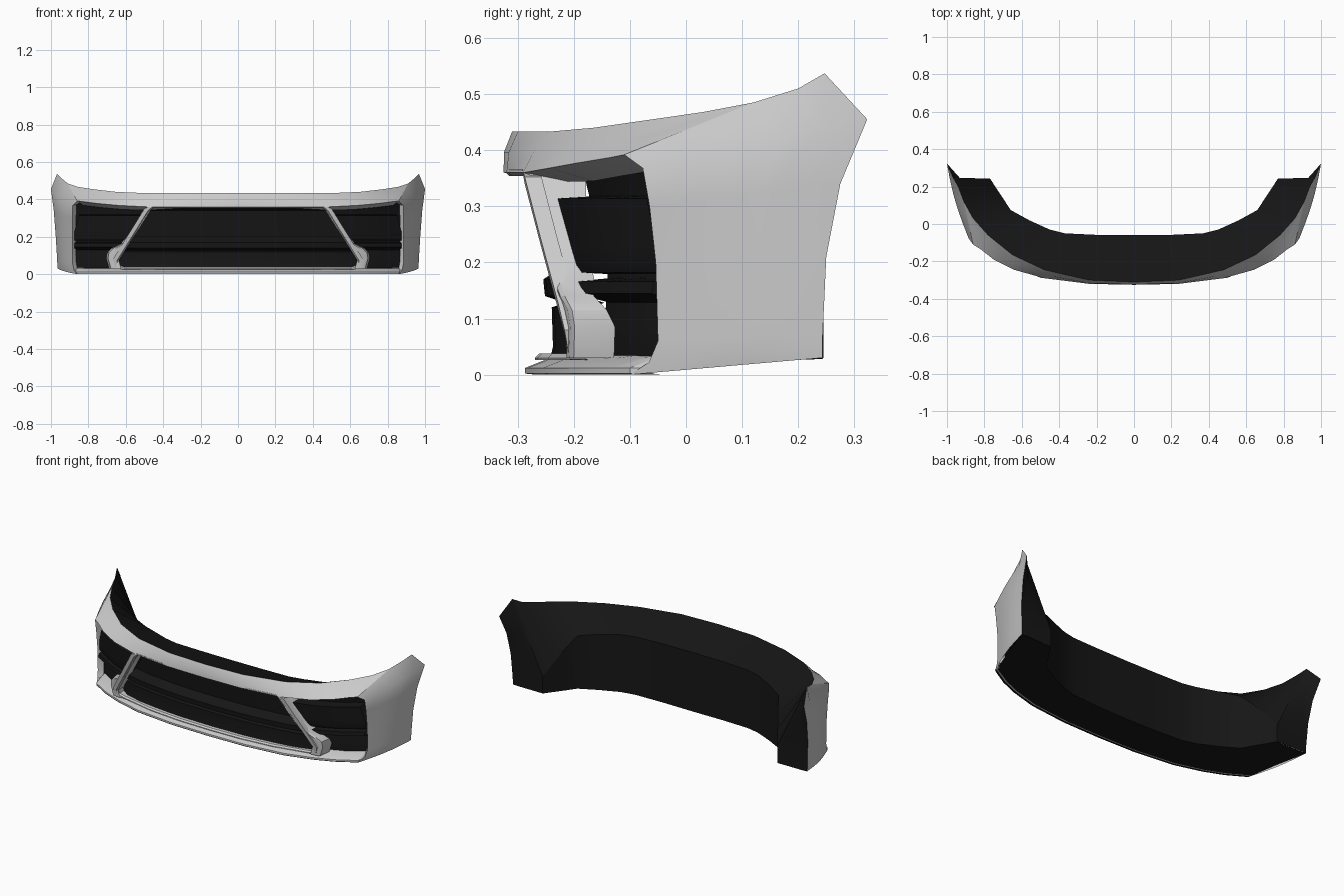
import bpy, bmesh, math
from mathutils import Vector

if "Cube" in bpy.data.objects:
    bpy.data.objects.remove(bpy.data.objects["Cube"])

dark = bpy.data.materials.new("dark_plastic")
dark.diffuse_color = (0.008, 0.008, 0.008, 1)
dark.use_nodes = True
dark.node_tree.nodes["Principled BSDF"].inputs["Base Color"].default_value = dark.diffuse_color


def patch(name, rows, hint, mat=None, angle=30):
    """Right-half surface through rows of points, mirrored across x = 0."""
    bm = bmesh.new()
    vs = [[bm.verts.new(p) for p in r] for r in rows]
    for a, b in zip(vs, vs[1:]):
        for i in range(len(a) - 1):
            bm.faces.new((a[i], a[i + 1], b[i + 1], b[i]))
    bmesh.ops.remove_doubles(bm, verts=bm.verts, dist=1e-5)
    bm.normal_update()
    total = sum((f.normal * f.calc_area() for f in bm.faces), Vector())
    if total.dot(Vector(hint)) < 0:
        bmesh.ops.reverse_faces(bm, faces=bm.faces[:])
    me = bpy.data.meshes.new(name)
    bm.to_mesh(me)
    bm.free()
    ob = bpy.data.objects.new(name, me)
    bpy.context.collection.objects.link(ob)
    if mat:
        me.materials.append(mat)
    m = ob.modifiers.new("mirror", 'MIRROR')
    m.merge_threshold = 0.0005
    bpy.ops.object.select_all(action='DESELECT')
    ob.select_set(True)
    bpy.context.view_layer.objects.active = ob
    bpy.ops.object.shade_smooth_by_angle(angle=math.radians(angle))
    return ob


def lerp(a, b, t):
    return Vector(a).lerp(Vector(b), t)


def y_at(curve, x):
    for a, b in zip(curve, curve[1:]):
        if x <= b[0]:
            break
    return a[1] + (b[1] - a[1]) * (x - a[0]) / (b[0] - a[0])


# Guide curves from the centre out to the right-hand side
LOW = [(0, -.325, .36), (.24, -.32, .36), (.48, -.29, .36),
       (.64, -.245, .368), (.75, -.19, .378), (.82, -.135, .387), (.86, -.11, .392)]
TOP = [(0, -.31, .433), (.24, -.30, .433), (.48, -.245, .433), (.65, -.165, .44),
       (.78, -.06, .455), (.86, .03, .468), (.91, .12, .485), (.94, .20, .51),
       (.967, .247, .537)]
BOT = [(0, -.287, 0), (.24, -.282, 0), (.48, -.255, 0), (.64, -.21, 0),
       (.75, -.165, 0), (.81, -.13, 0), (.86, -.10, 0), (.91, .06, .018), (.965, .243, .03)]
BACK = [(0, -.06, .362), (.2, -.058, .362), (.37, -.05, .36), (.45, -.03, .358),
        (.56, .02, .35), (.66, .075, .335), (.70, .137, .27), (.735, .19, .20),
        (.77, .243, .13)]


def front_y(x, z):
    t = min(z / .37, 1)
    return y_at(BOT[:7], x) * (1 - t) + y_at(LOW, x) * t


# Upper band with the underside return of the openings
roof, mid = [], []
for i, (l, t) in enumerate(zip(LOW, TOP)):
    k = min(1, max(0, (l[0] - .24) / .35))
    roof.append((l[0] - .03 * k, l[1] + .03 + .05 * k, l[2] - .003 - .02 * k))
    m = lerp(l, t, .5)
    m.y -= .007 * (1 - i / 6)
    mid.append(m)
patch("upper_band", [roof, LOW, mid, TOP[:7]], (0, -1, 0))

# Side panel running from the intake edge to the wheel arch
edges = [((.86, -.10, 0), (.965, .243, .03)),
         ((.877, -.066, .022), (.966, .243, .05)),
         ((.885, -.05, .06), (.967, .244, .08)),
         ((.885, -.054, .2), (.975, .25, .21)),
         ((.885, -.065, .3), (.985, .275, .34)),
         ((.884, -.077, .368), (1.0, .323, .455))]
rows = []
for a, b in edges:
    row = [lerp(a, b, t / 5) for t in range(6)]
    for i, p in enumerate(row):
        p.x += .014 * math.sin(math.pi * i / 5)
    rows.append([Vector(a) + Vector((-.02, .03, .003))] + row)
rows.append([Vector((.84, -.08, .385)), Vector(LOW[-1]), lerp(LOW[-1], TOP[6], .33),
             lerp(LOW[-1], TOP[6], .66)] + [Vector(p) for p in TOP[6:]])
patch("side_panel", rows, (1, -.3, 0), angle=35)
arch = [b for a, b in edges] + [TOP[-1]]

# Lower lip and intake floor
lip = [[(x - .3 * d * (.3 < x < .84), y + d, z) for x, y, _ in BOT[:7] + [(.872, -.06, 0)]]
       for d, z in ((.02, 0), (0, .002), (0, .012), (.045, .03), (.12, .04))]
patch("lower_lip", lip, (0, -1, .5))

# Frame around the centre opening: swept section
ring = [(0, .354), (.24, .354), (.455, .354), (.475, .335), (.54, .23), (.615, .11),
        (.64, .07), (.636, .05), (.605, .038), (.4, .038), (.2, .038), (0, .038)]
frame = []
for i, (x, z) in enumerate(ring):
    a, b = ring[max(i - 1, 0)], ring[min(i + 1, len(ring) - 1)]
    d = Vector((b[0] - a[0], b[1] - a[1])).normalized()
    nx, nz = -d.y, d.x
    if i in (0, len(ring) - 1):
        nx = 0
    w = .03 if 2 < i < 8 else .012
    y = front_y(x, z) + (.022 if i > 7 else .008 if i == 7 else 0)
    frame.append([(x, y + .07, z), (x, y + .008, z), (x + nx * .008, y, z + nz * .008),
                  (x + nx * w, y, z + nz * w), (x + nx * w, y + .03, z + nz * w)])
patch("centre_frame", frame, (0, -1, 0))

# Flared pillar between centre and side openings
pillar = []
for x, z, depth in ((.485, .362, .11), (.53, .29, .09), (.575, .22, .075), (.615, .165, .07),
                    (.665, .14, .06), (.69, .115, .07), (.695, .085, .08), (.68, .03, .08)):
    inner = x - (.03 if z > .16 else .055)
    y = front_y(x, z) - (.012 if z < .16 else 0)
    pillar.append([(inner, front_y(inner, z) + .004, z), (x - .012, y, z),
                   (x, y + .008, z), (x + .01, y + depth, z)])
patch("opening_pillar", pillar, (1, -1, 0))


# Dark inserts follow the front surface, pushed back by a depth per row
def insert(name, table, cols):
    rows = []
    for z, x0, x1, d in table:
        xs = [x0 + (x1 - x0) * i / cols for i in range(cols + 1)]
        rows.append([(x, front_y(x, z) + d, z) for x in xs])
    patch(name, rows, (0, -1, 0), dark, 25)


insert("centre_grille", [
    (.358, 0, .46, .025), (.34, 0, .475, .10), (.2, 0, .565, .10), (.17, 0, .585, .05),
    (.14, 0, .605, .05), (.128, 0, .61, .085), (.12, 0, .615, .06), (.05, 0, .645, .055),
    (.035, 0, .60, .05)], 6)
insert("side_intake_back", [(.385, .48, .865, .095), (.345, .47, .875, .11),
                            (.18, .56, .875, .11), (.09, .60, .875, .085),
                            (.03, .63, .875, .085)], 6)
# Raised pod and slat in each side intake
insert("intake_pod", [(.318, .52, .85, .11), (.314, .52, .85, .045),
                      (.23, .56, .873, .045), (.195, .58, .873, .045),
                      (.182, .60, .873, .05), (.179, .58, .873, .11)], 6)
insert("intake_slat", [(.172, .57, .873, .11), (.166, .59, .873, .04),
                       (.145, .60, .873, .035), (.125, .60, .873, .11)], 6)

# Closed dark shell behind: top ledge, back wall, underside
back_low = [(x, y, .012 + .002 * i) for i, (x, y, z) in enumerate(BACK)]
patch("top_cover", [TOP, BACK], (0, 0, 1), dark, 60)
patch("back_wall", [BACK, back_low], (0, 1, 0), dark, 60)
patch("underside", [back_low, BOT], (0, 0, -1), dark)

# Wheel arch end faces with a return behind the arch lip
h0, h1 = Vector(back_low[-1]), Vector(BACK[-1])
inner = [h0.lerp(h1, t) for t in (0, .05, .13, .5, .8, .93, 1)]
middle = []
for a, b in zip(arch, inner):
    p = lerp(a, b, (a[0] - .93) / (a[0] - .77))
    p.y = .245
    middle.append(p)
patch("arch_end", [arch, middle, inner], (0, 1, 0), dark, 60)
